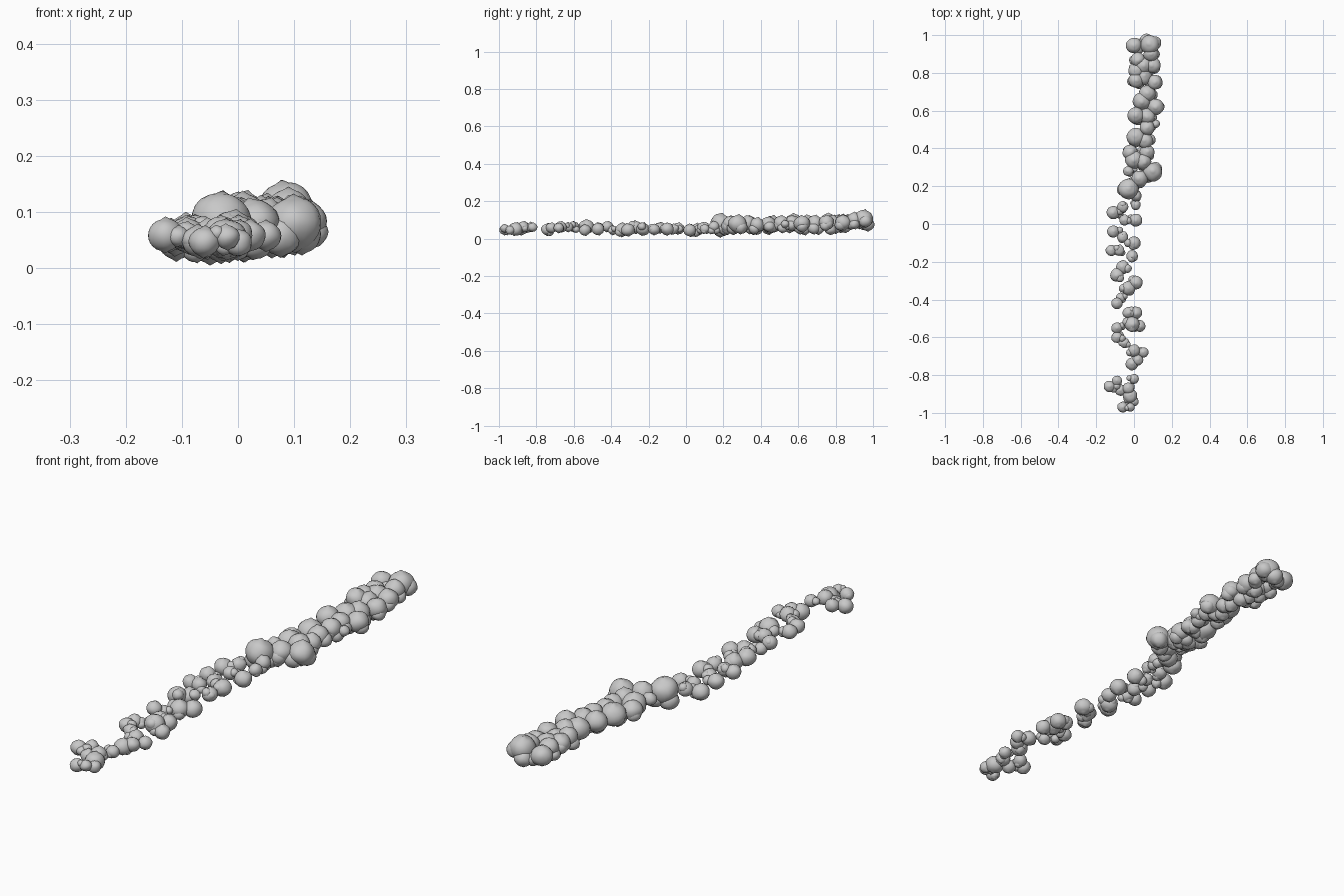
import bpy
import bmesh
import math
import random
from mathutils import Matrix, Vector, noise

cube = bpy.data.objects.get("Cube")
if cube:
    bpy.data.objects.remove(cube, do_unlink=True)

rng = random.Random(7)

stone_grey = bpy.data.materials.new("stone grey")
stone_grey.use_nodes = True
colour = (0.58, 0.58, 0.58, 1)
stone_grey.diffuse_color = colour
stone_grey.node_tree.nodes["Principled BSDF"].inputs["Base Color"].default_value = colour

# Main stones as x, y, radius in hundredths
LARGE = [
    (0, 94.5, 4.2), (8.5, 95, 5), (2, 87, 3.8), (9, 90, 4), (10, 84, 4.2),
    (5, 84, 4.5), (1, 81, 4), (11, 75, 4), (1, 76, 4), (5, 78, 4.5),
    (7, 69, 4.5), (4, 65, 4.7), (11.5, 62, 4.3), (1, 57.5, 4.4), (7, 57, 4.2),
    (11.5, 53, 2.2), (7, 51, 4), (1, 46, 4.9), (6, 44, 4.2), (7, 38, 4),
    (-2, 38, 4), (0, 34, 4.8), (5, 33, 4.2), (10, 27.5, 5), (3, 24, 4.4),
    (-3, 28, 2.7), (-3, 18.5, 5.5), (1, 15, 3)]
SMALL = [
    (1, 10, 2.6), (-6, 9, 3), (-11, 6, 3.5), (-5, 2, 2.8), (1, 2, 3.4),
    (-11, -4, 3.2), (-6, -7, 3), (0, -10, 3.5), (-12, -14, 3), (-8, -14, 2.9),
    (-1, -17, 3.1), (-6, -23, 3.6), (-9, -27, 3.6), (1, -31, 3.6), (-3, -34, 3.8),
    (-9, -42, 3), (-7, -39, 2.6), (1, -47, 3.4), (-3, -47, 3), (-1, -53, 4),
    (3, -54, 3.1), (-9, -55, 3), (-9, -60, 3), (-5, -63, 2.7), (0, -67, 3.2),
    (5, -68, 2.7), (-1, -74, 3.4), (2, -72, 2.9), (0, -82, 2.6), (-13, -86, 3.1),
    (-9, -83, 2.7), (-7, -88, 3), (-3, -87, 3.1), (-2, -91, 3.8), (0, -94, 2.5),
    (-6, -97, 2.8), (-2, -97, 2.3)]


def middle(y):
    return 0.05 if y > 0.13 else -0.04


def add_stone(bm, centre, radius):
    """A lumpy ball with slightly peaked poles."""
    ball = bmesh.ops.create_uvsphere(bm, u_segments=20, v_segments=12, radius=1)
    seed = Vector((rng.uniform(-9, 9), rng.uniform(-9, 9), rng.uniform(-9, 9)))
    for vert in ball["verts"]:
        lump = 1 + 0.07 * noise.noise(vert.co * 1.3 + seed)
        peak = 0.14 if abs(vert.co.z) > 0.99 else 0
        vert.co *= lump + peak
    tilt = Matrix.Rotation(rng.uniform(-0.3, 0.3), 4, "X")
    spin = Matrix.Rotation(rng.uniform(0, math.tau), 4, "Z")
    place = Matrix.Translation(centre) @ spin @ tilt
    place = place @ Matrix.Diagonal((radius, radius, radius * 0.93, 1))
    bmesh.ops.transform(bm, matrix=place, verts=ball["verts"])


def build_string(name, stones, height, wobble, drop, filler_size):
    """One run of stones, each with two smaller ones tucked against it."""
    bm = bmesh.new()
    for x, y, r in stones:
        centre = Vector((x, y, 0)) / 100
        radius = r / 100
        centre.z = height(centre.y) + rng.uniform(-wobble, wobble)
        add_stone(bm, centre, radius)
        for _ in range(2):
            angle = rng.uniform(0, math.tau)
            reach = radius * 0.65
            offset = Vector((math.cos(angle) * reach, math.sin(angle) * reach * 0.7,
                             -radius * rng.uniform(*drop)))
            offset.x -= 0.2 * (centre.x - middle(centre.y))
            add_stone(bm, centre + offset, radius * filler_size)
    mesh = bpy.data.meshes.new(name)
    bm.to_mesh(mesh)
    bm.free()
    mesh.materials.append(stone_grey)
    obj = bpy.data.objects.new(name, mesh)
    bpy.context.collection.objects.link(obj)
    bpy.ops.object.select_all(action="DESELECT")
    obj.select_set(True)
    bpy.context.view_layer.objects.active = obj
    bpy.ops.object.shade_smooth_by_angle(angle=math.radians(40))


# Thick run rises gently toward the back; thin run stays level
build_string("large_stones", LARGE, lambda y: 0.07 + 0.028 * y, 0.01, (0.2, 0.7), 0.72)
build_string("small_stones", SMALL, lambda y: 0.055, 0.01, (-0.4, 0.5), 0.62)
